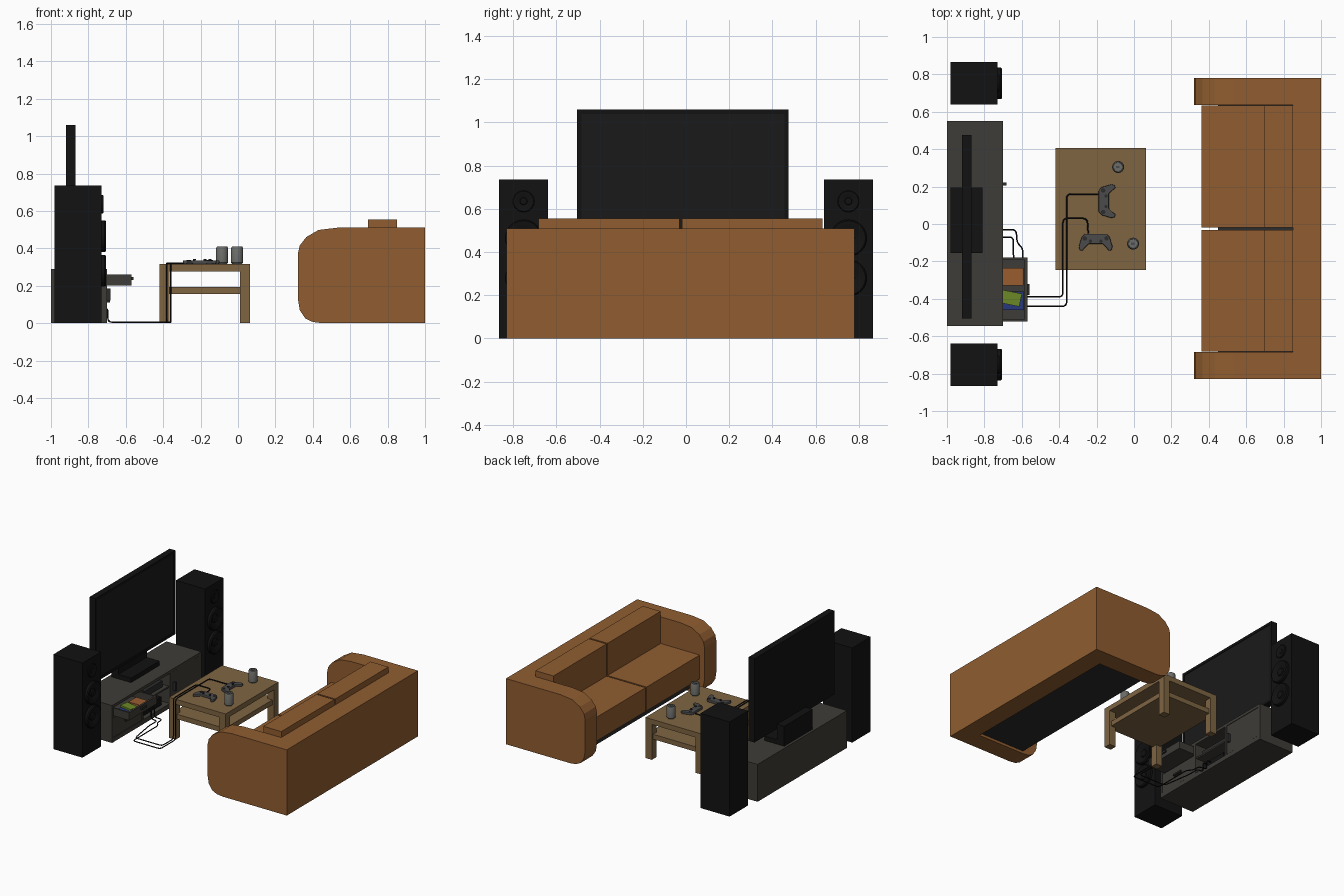
import bpy, bmesh, math
from mathutils import Vector, Matrix

if "Cube" in bpy.data.objects:
    bpy.data.objects.remove(bpy.data.objects["Cube"])


def material(name, r, g, b):
    m = bpy.data.materials.new(name)
    m.diffuse_color = (r, g, b, 1)
    m.use_nodes = True
    m.node_tree.nodes["Principled BSDF"].inputs["Base Color"].default_value = m.diffuse_color
    return m


LEATHER = material("leather", .28, .11, .03)
WOOD = material("wood", .21, .13, .055)
BLACK = material("black", .006, .006, .006)
SCREEN = material("screen", .01, .01, .01)
CHARCOAL = material("charcoal", .048, .045, .038)
DARK = material("dark_grey", .025, .025, .025)
PLASTIC = material("grey_plastic", .07, .07, .07)
TIN = material("tin", .15, .15, .14)
ORANGE = material("orange", .32, .11, .03)
BLUE = material("blue", .02, .04, .2)
GREEN = material("green", .15, .25, .02)


def finish(name, bm, mat, smooth=False):
    bmesh.ops.recalc_face_normals(bm, faces=bm.faces)
    me = bpy.data.meshes.new(name)
    bm.to_mesh(me)
    bm.free()
    me.materials.append(mat)
    ob = bpy.data.objects.new(name, me)
    bpy.context.collection.objects.link(ob)
    if smooth:
        bpy.ops.object.select_all(action='DESELECT')
        ob.select_set(True)
        bpy.context.view_layer.objects.active = ob
        bpy.ops.object.shade_smooth_by_angle(angle=math.radians(35))
    return ob


def box(name, x, y, z, mat, turn=0):
    """Box from (min, max) pairs, optionally turned about its own z axis."""
    bm = bmesh.new()
    mid = Vector([(a + b) / 2 for a, b in (x, y, z)])
    size = Vector((x[1] - x[0], y[1] - y[0], z[1] - z[0]))
    bmesh.ops.create_cube(bm, size=1, matrix=Matrix.Translation(mid)
                          @ Matrix.Rotation(turn, 4, 'Z') @ Matrix.Diagonal(size.to_4d()))
    return finish(name, bm, mat)


def prism(name, pts, push, mat, smooth=False):
    """Extrude a closed 3D outline along a vector."""
    bm = bmesh.new()
    face = bm.faces.new([bm.verts.new(p) for p in pts])
    new = bmesh.ops.extrude_face_region(bm, geom=[face])['geom']
    bmesh.ops.translate(bm, vec=push, verts=[v for v in new if isinstance(v, bmesh.types.BMVert)])
    if not any(f.is_valid and f == face for f in bm.faces):
        bm.faces.new([v for v in bm.verts][:len(pts)])
    return finish(name, bm, mat, smooth)


def lathe(name, profile, pos, mat, axis='Z', sides=24):
    """Revolve (radius, height) points about z or x."""
    bm = bmesh.new()
    rings = []
    for r, h in profile:
        ring = []
        for i in range(sides):
            a = math.tau * i / sides
            c, s = r * math.cos(a), r * math.sin(a)
            p = (c, s, h) if axis == 'Z' else (h, c, s)
            ring.append(bm.verts.new(Vector(pos) + Vector(p)))
        rings.append(ring)
    for lo, hi in zip(rings, rings[1:]):
        for i in range(sides):
            j = (i + 1) % sides
            bm.faces.new((lo[i], lo[j], hi[j], hi[i]))
    bm.faces.new(rings[0])
    bm.faces.new(rings[-1])
    return finish(name, bm, mat, True)


def cable(name, pts, radius=.004, fillet=.025):
    """Tube along a path with rounded corners."""
    pts = [Vector(p) for p in pts]
    path = [pts[0]]
    for a, b, c in zip(pts, pts[1:], pts[2:]):
        f = min(fillet, (a - b).length * .45, (c - b).length * .45)
        p, q = b + (a - b).normalized() * f, b + (c - b).normalized() * f
        path += [p.lerp(b, t).lerp(b.lerp(q, t), t) for t in (0, .25, .5, .75, 1)]
    path.append(pts[-1])
    cu = bpy.data.curves.new(name, 'CURVE')
    cu.dimensions = '3D'
    cu.bevel_depth, cu.bevel_resolution, cu.use_fill_caps = radius, 1, True
    sp = cu.splines.new('POLY')
    sp.points.add(len(path) - 1)
    for sp_pt, p in zip(sp.points, path):
        sp_pt.co = (*p, 1)
    cu.materials.append(BLACK)
    bpy.context.collection.objects.link(bpy.data.objects.new(name, cu))


# Sofa: rounded arms, back, base and two pairs of cushions
ARM = [(1, 0), (1, .51), (.53, .51), (.43, .498), (.365, .46), (.33, .415), (.32, .37),
       (.32, .13), (.33, .07), (.36, .025), (.40, .006), (.45, 0)]
for side, y in (("left", -.83), ("right", .635)):
    prism(side + "_sofa_arm", [(x, y, z) for x, z in ARM], (0, .145, 0), LEATHER)
box("sofa_back", (.85, 1), (-.685, .635), (0, .51), LEATHER)
box("sofa_base", (.45, .85), (-.685, .635), (.02, .12), DARK)
for side, y in (("left", (-.682, -.031)), ("right", (-.019, .633))):
    box(side + "_seat_cushion", (.36, .85), y, (.12, .305), LEATHER)
    box(side + "_back_cushion", (.695, .849), y, (.305, .555), LEATHER)

# Coffee table
box("table_top", (-.42, .065), (-.245, .405), (.275, .315), WOOD)
box("table_shelf", (-.405, .05), (-.23, .39), (.155, .193), WOOD)
for i, x in enumerate((-.42, .01)):
    for j, y in enumerate((-.245, .35)):
        box(f"table_leg_{i}{j}", (x, x + .055), (y, y + .055), (0, .275), WOOD)

# Drink cans
for i, (x, y) in enumerate(((-.085, .305), (-.005, -.105))):
    lathe(f"can_{i}", [(.025, 0), (.032, .008), (.032, .086), (.027, .095), (.025, .095), (.024, .091)],
          (x, y, .315), TIN)
    box(f"can_tab_{i}", (x - .012, x + .008), (y - .006, y + .006), (.406, .409), PLASTIC)

# Game controllers: half outline mirrored, extruded, with thumbsticks
HALF = [(.03, .042), (.058, .042), (.075, .025), (.09, -.025), (.086, -.045),
        (.070, -.048), (.056, -.030), (.038, -.012)]
for i, (cx, cy, ang) in enumerate(((-.205, -.095, 0), (-.147, .122, math.pi / 2))):
    M = Matrix.Translation((cx, cy, .316)) @ Matrix.Rotation(ang, 4, 'Z')
    outline = HALF + [(-x, y) for x, y in reversed(HALF)]
    pad = prism(f"controller_{i}", [M @ Vector((x, y, 0)) for x, y in outline], (0, 0, .02), PLASTIC)
    bev = pad.modifiers.new("soften", 'BEVEL')
    bev.width, bev.segments = .005, 2
    for s in (-1, 1):
        lathe(f"thumbstick_{i}_{s}", [(.006, 0), (.009, .008)], M @ Vector((s * .028, .003, .019)), DARK, sides=12)
        lathe(f"buttons_{i}_{s}", [(.012, 0), (.012, .003)], M @ Vector((s * .058, .018, .019)), DARK, sides=12)

# Media cabinet carcass
box("cabinet_top", (-1, -.7), (-.545, .55), (.268, .29), CHARCOAL)
box("cabinet_bottom", (-1, -.7), (-.545, .55), (0, .035), CHARCOAL)
box("cabinet_rear", (-1, -.985), (-.545, .55), (.035, .268), CHARCOAL)
for i, y in enumerate((-.545, -.178, .165, .53)):
    box(f"cabinet_upright_{i}", (-.985, -.7), (y, y + .02), (.035, .268), CHARCOAL)
box("cabinet_shelf", (-.985, -.71), (-.158, .165), (.155, .167), CHARCOAL)
box("cabinet_door", (-.715, -.702), (.187, .528), (.037, .266), CHARCOAL)
box("door_handle", (-.702, -.682), (.207, .223), (.12, .185), DARK)
box("lower_drawer_front", (-.715, -.702), (-.523, -.18), (.037, .185), CHARCOAL)
box("lower_drawer_handle", (-.702, -.685), (-.39, -.31), (.11, .122), DARK)

# Open drawer with game cases
box("drawer_floor", (-.96, -.57), (-.52, -.18), (.2, .208), CHARCOAL)
box("drawer_front", (-.585, -.57), (-.52, -.18), (.2, .26), CHARCOAL)
box("drawer_handle", (-.57, -.558), (-.38, -.32), (.23, .246), DARK)
for i, y in enumerate((-.52, -.192)):
    box(f"drawer_side_{i}", (-.96, -.585), (y, y + .012), (.208, .26), CHARCOAL)
box("orange_case", (-.71, -.59), (-.33, -.235), (.208, .235), ORANGE)
box("blue_case", (-.71, -.588), (-.46, -.36), (.208, .228), BLUE)
box("green_case", (-.71, -.605), (-.432, -.362), (.228, .243), GREEN, -.2)

# Game console in the middle bay
box("console", (-.93, -.735), (-.12, .11), (.035, .1), BLACK)
box("disc_player", (-.95, -.74), (-.13, .13), (.167, .215), DARK)

# Television
box("tv_foot", (-.98, -.81), (-.155, .195), (.29, .325), BLACK)
box("tv_rear_support", (-.98, -.918), (-.155, .195), (.325, .445), BLACK)
box("tv_body", (-.92, -.878), (-.505, .475), (.41, 1.06), BLACK)
for i, z in enumerate((.41, 1.04)):
    box(f"tv_rail_{i}", (-.878, -.87), (-.505, .475), (z, z + .02), BLACK)
for i, y in enumerate((-.505, .455)):
    box(f"tv_stile_{i}", (-.878, -.87), (y, y + .02), (.43, 1.04), BLACK)
box("tv_screen", (-.879, -.874), (-.485, .455), (.43, 1.04), SCREEN)

# Floor speakers with ringed drivers
for side, y in (("left", -.752), ("right", .752)):
    box(side + "_speaker", (-.98, -.73), (y - .113, y + .113), (0, .735), BLACK)
    for k, (z, r, d) in enumerate(((.28, .085, .025), (.465, .085, .025), (.635, .05, .01))):
        lathe(f"{side}_driver_{k}", [(r, -.002), (r, d * .7), (r * .93, d), (r * .78, d), (r * .35, d * .3),
                                     (r * .3, d * .6), (r * .12, d * .75)], (-.73, y, z), BLACK, 'X')

# Controller cables: cabinet, floor, up the table end, across the top
F, T = .005, .32
cable("cable_a", [(-.735, -.07, .08), (-.696, -.07, .08), (-.696, -.07, F), (-.645, -.07, F), (-.645, -.17, F),
                  (-.61, -.39, F), (-.38, -.39, F), (-.38, -.251, F), (-.38, -.251, T), (-.38, .03, T),
                  (-.25, .03, T), (-.245, -.05, T)])
cable("cable_b", [(-.735, -.03, .08), (-.696, -.03, .08), (-.696, -.03, F), (-.63, -.03, F), (-.625, -.1, F),
                  (-.595, -.13, F), (-.595, -.44, F), (-.36, -.44, F), (-.36, -.251, F), (-.36, -.251, T),
                  (-.36, .16, T), (-.19, .16, T)])
